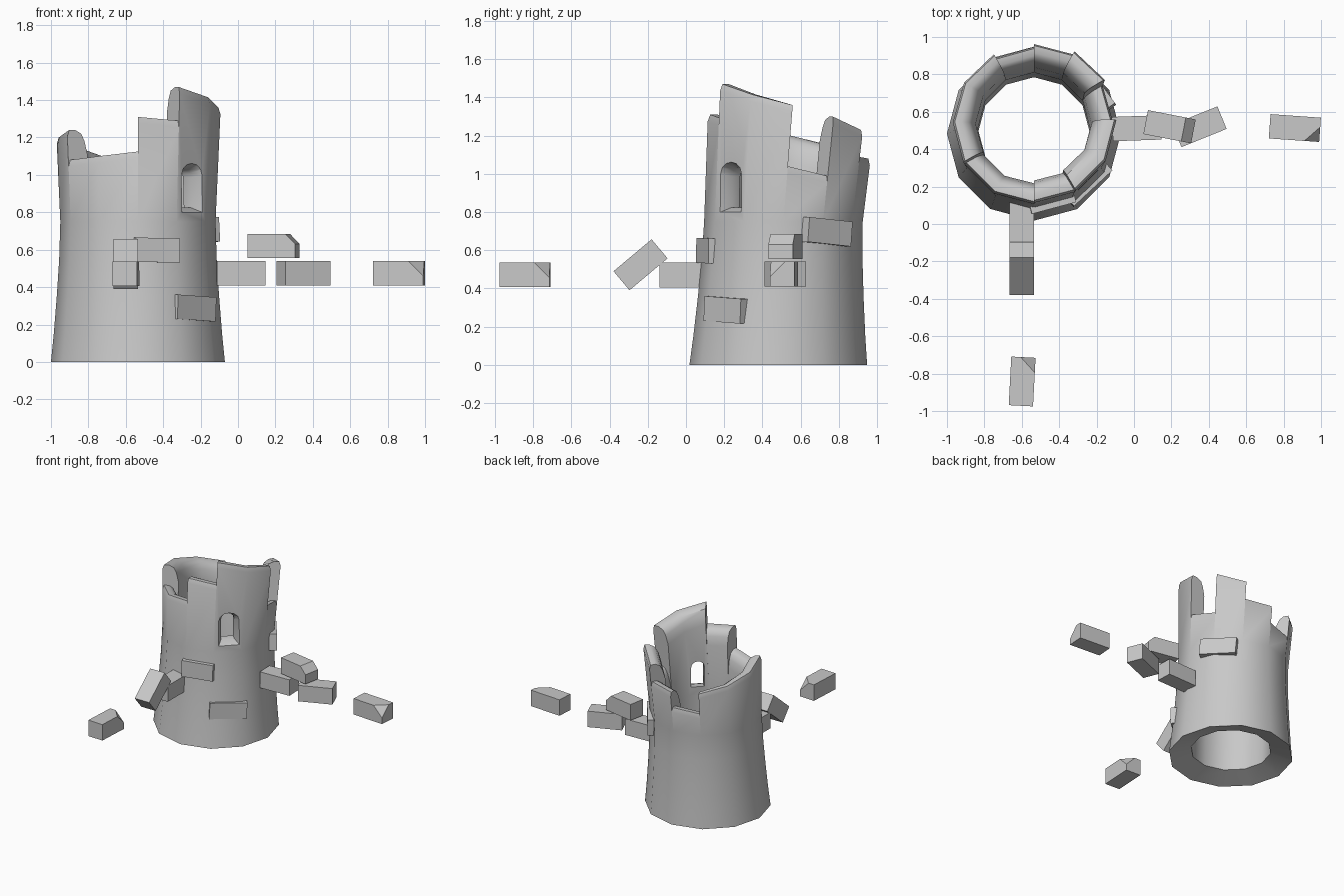
import bpy, bmesh, math
from mathutils import Vector, Euler

old = bpy.data.objects.get("Cube")
if old:
    bpy.data.objects.remove(old, do_unlink=True)

stone = bpy.data.materials.new("grey stone")
stone.use_nodes = True
GREY = (0.58, 0.58, 0.58, 1)
stone.diffuse_color = GREY
stone.node_tree.nodes["Principled BSDF"].inputs["Base Color"].default_value = GREY


def make_object(name, bm):
    bmesh.ops.recalc_face_normals(bm, faces=bm.faces)
    mesh = bpy.data.meshes.new(name)
    bm.to_mesh(mesh)
    bm.free()
    obj = bpy.data.objects.new(name, mesh)
    bpy.context.collection.objects.link(obj)
    mesh.materials.append(stone)
    return obj


# Tower wall: twelve sectors, each with its own broken top
CX, WAIST, INNER = -0.535, 0.75, 0.3
LOWER = [(0.465, 0), (0.45, 0.15), (0.434, 0.35), (0.421, 0.55), (0.415, WAIST)]
TOPS = [(1.04, 0.99), (1.30, 1.23), (1.09, 1.08), (0.95, 0.93),
        (1.10, 1.15), (1.15, 1.20), (1.20, 1.24), (1.08, 1.10),
        (1.10, 1.125), (1.31, 1.29), (1.47, 1.415), (1.415, 1.36)]


def outer_radius(z):
    return 0.415 + 0.045 * (z - WAIST)


def place(r, z, angle):
    cy = 0.483 + 0.036 * z + max(0, z - WAIST) * 0.044
    return Vector((CX + r * math.cos(angle), cy + r * math.sin(angle), z))


def crown(h):
    # rim with a crisp outer edge, rounded over to the inner face
    r = outer_radius(h)
    return [(outer_radius(h - 0.035), h - 0.035), (r - 0.012, h),
            (r - 0.05, h), (INNER + 0.05, h - 0.02),
            (INNER + 0.03, h - 0.06), (INNER + 0.012, h - 0.13)]


bm = bmesh.new()
cache = {}


def vert(r, z, k):
    key = (round(r, 4), round(z, 4), k % 12)
    if key not in cache:
        cache[key] = bm.verts.new(place(r, z, math.radians(30 * (k % 12))))
    return cache[key]


def loop(h, k):
    pts = LOWER + crown(h) + [(INNER, WAIST), (INNER, 0.05)]
    return [vert(r, z, k) for r, z in pts]


for k, (h0, h1) in enumerate(TOPS):
    a, b = loop(h0, k), loop(h1, k + 1)
    for i in range(len(a)):
        j = (i + 1) % len(a)
        bm.faces.new((a[i], b[i], b[j], a[j]))
    # upright face where this sector steps from the one before
    before = TOPS[k - 1][1]
    if abs(before - h0) > 0.001:
        first = len(LOWER) - 1
        hi, lo = loop(max(before, h0), k), loop(min(before, h0), k)
        bm.faces.new(hi[first:-1] + lo[first + 1:-2][::-1])
tower = make_object("tower_wall", bm)

# Arched window, splayed outwards
bm = bmesh.new()
ang = math.radians(-45)
out = Vector((math.cos(ang), math.sin(ang), 0))
side = Vector((-out.y, out.x, 0))
arch = [(-0.05, -0.1), (0.05, -0.1)]
arch += [(0.05 * math.cos(t * math.pi / 6), 0.06 + 0.05 * math.sin(t * math.pi / 6))
         for t in range(7)]
rings = []
for depth, sx, sz in [(0.2, 1, 1), (0.35, 1, 1), (0.42, 1.65, 1.3), (0.5, 1.9, 1.4)]:
    c = place(0, 0.925, 0) + out * depth
    c.x = CX + out.x * depth
    rings.append([bm.verts.new(c + side * (u * sx) + Vector((0, 0, w * sz)))
                  for u, w in arch])
for p, q in zip(rings, rings[1:]):
    for i in range(len(p)):
        j = (i + 1) % len(p)
        bm.faces.new((p[i], p[j], q[j], q[i]))
bm.faces.new(rings[0])
bm.faces.new(rings[-1])
cutter = make_object("window_cutter", bm)
cutter.hide_render = True

mod = tower.modifiers.new("window", "BOOLEAN")
mod.operation = "DIFFERENCE"
mod.solver = "EXACT"
mod.object = cutter
bpy.ops.object.select_all(action="DESELECT")
bpy.context.view_layer.objects.active = tower
tower.select_set(True)
bpy.ops.object.modifier_apply(modifier=mod.name)
bpy.data.objects.remove(cutter, do_unlink=True)
bpy.ops.object.shade_smooth_by_angle(angle=math.radians(42))


# Bricks: boxes, some with a chipped corner or edge
def brick(name, center, rot, length=0.26, chip=None):
    bm = bmesh.new()
    bmesh.ops.create_cube(bm, size=1)
    dims = Vector((length, 0.13, 0.13))
    for v in bm.verts:
        v.co = Vector(c * d for c, d in zip(v.co, dims))
    if chip:
        normal = Vector(chip).normalized()
        corner = Vector(d / 2 * c for c, d in zip(chip, dims))
        depth = 0.046 if all(chip) else 0.038
        cut = bmesh.ops.bisect_plane(
            bm, geom=bm.verts[:] + bm.edges[:] + bm.faces[:],
            plane_co=corner - normal * depth, plane_no=normal, clear_outer=True)
        edges = [e for e in cut["geom_cut"] if isinstance(e, bmesh.types.BMEdge)]
        bmesh.ops.contextual_create(bm, geom=edges)
    turn = Euler([math.radians(r) for r in rot]).to_matrix().to_4x4()
    bmesh.ops.transform(bm, matrix=turn, verts=bm.verts)
    bmesh.ops.translate(bm, vec=center, verts=bm.verts)
    return make_object(name, bm)


# Row of bricks flying off to the left
brick("left_brick_inner", (0.015, 0.512, 0.475), (0, 0, 2))
brick("left_brick_upper", (0.19, 0.52, 0.62), (0, 0, -11), chip=(1, 0, 1))
brick("left_brick_middle", (0.35, 0.52, 0.475), (0, 0, 22))
brick("left_brick_outer", (0.86, 0.513, 0.475), (0, 0, -4), 0.27, chip=(1, -1, 1))

# Row of bricks flying off the front
brick("front_brick_inner", (-0.6, -0.01, 0.47), (0, 0, 90))
brick("front_brick_tilted", (-0.6, -0.238, 0.524), (0, -40, 90))
brick("front_brick_outer", (-0.598, -0.842, 0.472), (0, 0, 87), chip=(1, -1, 1))

# Bricks standing proud of the wall
brick("wall_brick_front", (-0.445, 0.148, 0.598), (0, 1, 15), 0.245)
brick("wall_brick_low", (-0.264, 0.237, 0.288), (0, 3, 43), 0.28)
brick("wall_brick_back", (-0.233, 0.717, 0.697), (0, 5, 126), 0.28)
